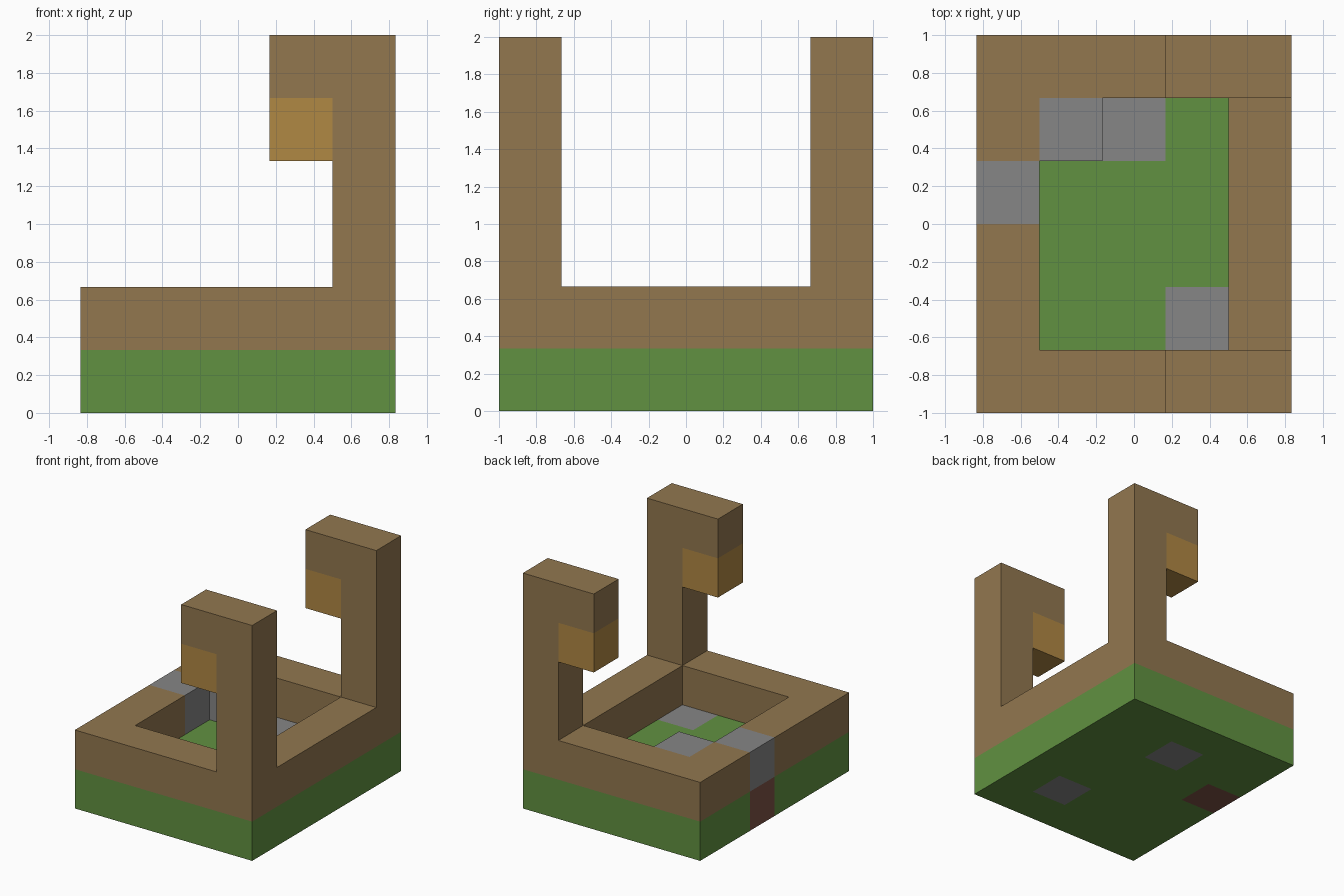
import bpy
import bmesh
from mathutils import Vector

cube = bpy.data.objects.get("Cube")
if cube:
    bpy.data.objects.remove(cube, do_unlink=True)

SIZE = 1 / 3                  # edge of one block
COUNT = Vector((5, 6, 6))     # blocks along x, y, z
ORIGIN = Vector((-COUNT.x / 2, -COUNT.y / 2, 0)) * SIZE


def linear(c):
    c /= 255
    return c / 12.92 if c <= 0.04045 else ((c + 0.055) / 1.055) ** 2.4


def material(name, r, g, b):
    mat = bpy.data.materials.new(name)
    mat.use_nodes = True
    color = (linear(r), linear(g), linear(b), 1)
    mat.diffuse_color = color
    bsdf = mat.node_tree.nodes["Principled BSDF"]
    bsdf.inputs["Base Color"].default_value = color
    bsdf.inputs["Roughness"].default_value = 1
    return mat


wood = material("brown wood", 146, 119, 79)
grass = material("grass green", 97, 145, 65)
stone = material("grey stone", 134, 134, 134)
lamp = material("amber lamp", 176, 136, 68)
clay = material("red brown clay", 125, 82, 70)

# Block layout: each cell belongs to one part, later fills replace earlier ones
cells = {}
parts = {}


def fill(part, mat, xs, ys, zs):
    parts[part] = mat
    for x in xs:
        for y in ys:
            for z in zs:
                cells[x, y, z] = part


# Ground and the low wall around the pit
fill("ground", grass, range(5), range(6), [0])
for xs, ys in (([0, 4], range(6)), (range(5), [0, 5])):
    fill("low_wall", wood, xs, ys, [1])

# Two lamp posts with overhanging arms
for side, y in (("front", 0), ("back", 5)):
    fill(side + "_post", wood, [4], [y], range(2, 6))
    fill(side + "_post", wood, [3], [y], [5])
    fill(side + "_lamp", lamp, [3], [y], [4])

# Stones set in the floor, the wall and the pit corner
fill("front_floor_stone", stone, [3], [1], [0])
fill("back_floor_stone", stone, [2], [4], [0])
fill("wall_stone", stone, [0], [3], [1])
fill("corner_stone", stone, [1], [4], [1])
fill("clay_block", clay, [0], [3], [0])


def build(part, mat):
    """Outer skin of a part: only block sides that no other block covers."""
    bm = bmesh.new()
    for cell, owner in cells.items():
        if owner != part:
            continue
        centre = Vector(cell) + Vector((0.5, 0.5, 0.5))
        for axis in range(3):
            for sign in (-1, 1):
                n = Vector((0, 0, 0))
                n[axis] = sign
                if tuple(int(v) for v in Vector(cell) + n) in cells:
                    continue
                u = Vector((0, 0, 0))
                u[(axis + 1) % 3] = 0.5
                v = n.cross(u)
                mid = centre + n / 2
                corners = (mid - u - v, mid + u - v, mid + u + v, mid - u + v)
                bm.faces.new([bm.verts.new(ORIGIN + p * SIZE) for p in corners])
    bmesh.ops.remove_doubles(bm, verts=bm.verts, dist=0.001)
    mesh = bpy.data.meshes.new(part)
    bm.to_mesh(mesh)
    bm.free()
    mesh.materials.append(mat)
    bpy.context.collection.objects.link(bpy.data.objects.new(part, mesh))


for part, mat in parts.items():
    build(part, mat)
